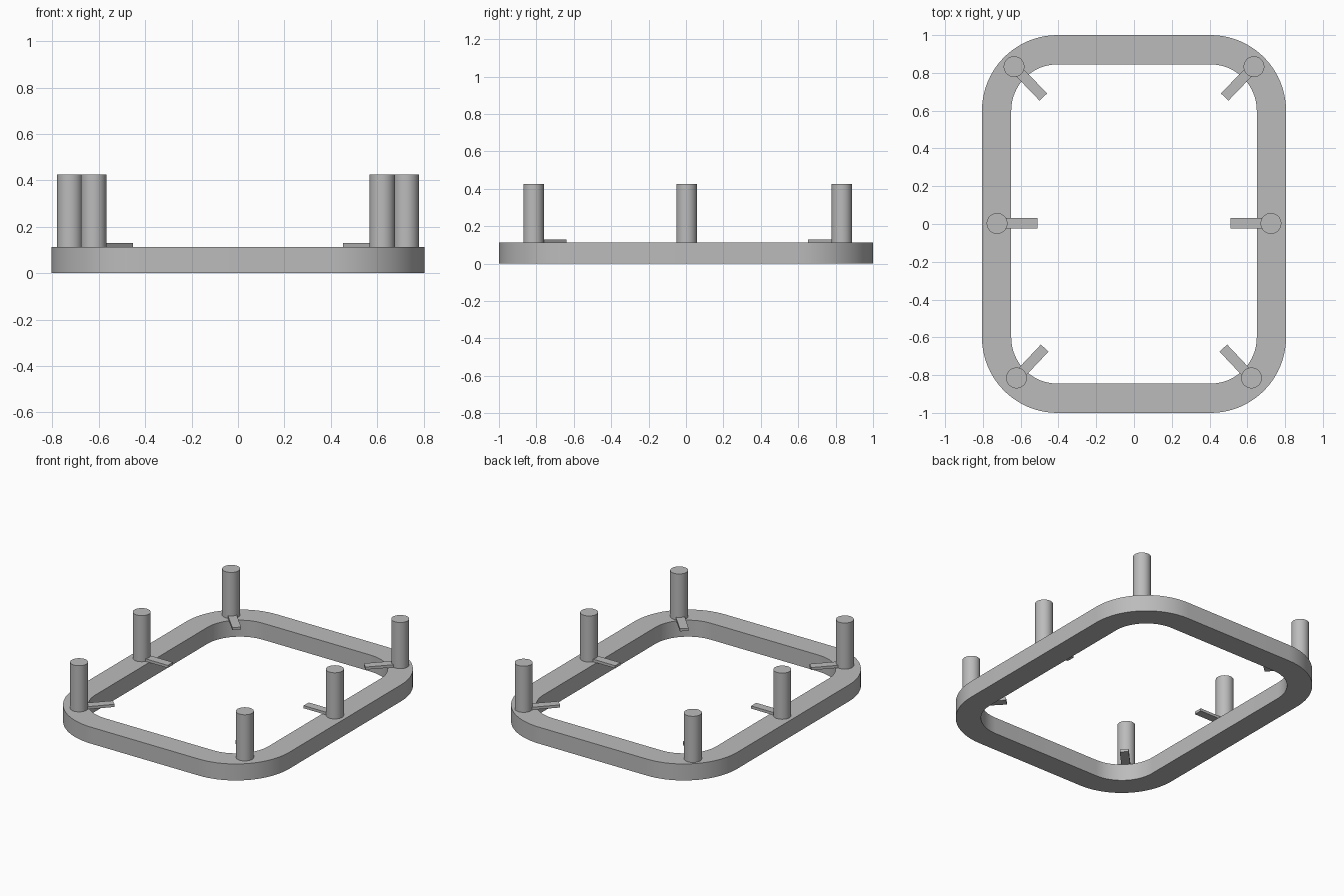
import bpy
import bmesh
from math import sin, cos, pi, radians, atan2, hypot

cube = bpy.data.objects.get("Cube")
if cube:
    bpy.data.objects.remove(cube, do_unlink=True)

grey = bpy.data.materials.new("plain grey")
grey.use_nodes = True
colour = (0.5, 0.5, 0.5, 1)
grey.diffuse_color = colour
grey.node_tree.nodes["Principled BSDF"].inputs["Base Color"].default_value = colour

FRAME_TOP = 0.112
POST_TOP = 0.425
BLADE_TOP = 0.13
CORNER_X, CORNER_Y = 0.405, 0.6
STEPS = 20


def finish(obj):
    obj.data.materials.append(grey)
    bpy.ops.object.select_all(action='DESELECT')
    obj.select_set(True)
    bpy.context.view_layer.objects.active = obj
    bpy.ops.object.shade_smooth_by_angle(angle=radians(30))


def rounded_loop(bm, radius, z):
    """Rounded rectangle whose corner arcs share fixed centres."""
    verts = []
    for quarter, (sx, sy) in enumerate([(1, 1), (-1, 1), (-1, -1), (1, -1)]):
        for i in range(STEPS + 1):
            a = (quarter + i / STEPS) * pi / 2
            verts.append(bm.verts.new((sx * CORNER_X + radius * cos(a),
                                       sy * CORNER_Y + radius * sin(a), z)))
    return verts


# Rounded rectangular frame
bm = bmesh.new()
loops = [rounded_loop(bm, r, z) for r, z in
         [(0.4, 0), (0.4, FRAME_TOP), (0.245, FRAME_TOP), (0.245, 0)]]
for k, low in enumerate(loops):
    high = loops[(k + 1) % len(loops)]
    for i in range(len(low)):
        j = (i + 1) % len(low)
        bm.faces.new((low[i], low[j], high[j], high[i]))
bmesh.ops.recalc_face_normals(bm, faces=bm.faces)
mesh = bpy.data.meshes.new("frame")
bm.to_mesh(mesh)
bm.free()
frame = bpy.data.objects.new("frame", mesh)
bpy.context.collection.objects.link(frame)
finish(frame)


def post(name, x, y):
    bpy.ops.mesh.primitive_cylinder_add(
        vertices=48, radius=0.055, depth=POST_TOP - FRAME_TOP,
        location=(x, y, (POST_TOP + FRAME_TOP) / 2))
    obj = bpy.context.object
    obj.name = name
    finish(obj)


def blade(name, x, y, tip_x, tip_y):
    """Thin flat bar from the post axis to its inner tip."""
    dx, dy = tip_x - x, tip_y - y
    bpy.ops.mesh.primitive_cube_add(
        size=1, location=((x + tip_x) / 2, (y + tip_y) / 2, (FRAME_TOP + BLADE_TOP) / 2),
        rotation=(0, 0, atan2(dy, dx)))
    obj = bpy.context.object
    obj.name = name
    obj.scale = (hypot(dx, dy), 0.055, BLADE_TOP - FRAME_TOP)
    finish(obj)


# Posts with their inward blades, mirrored left and right
stations = [("back", 0.635, 0.833, 0.48, 0.672),
            ("middle", 0.725, 0.003, 0.51, 0.003),
            ("front", 0.622, -0.815, 0.473, -0.657)]
for place, x, y, tip_x, tip_y in stations:
    for side, s in (("left", 1), ("right", -1)):
        post(f"{place}_{side}_post", s * x, y)
        blade(f"{place}_{side}_blade", s * x, y, s * tip_x, tip_y)
